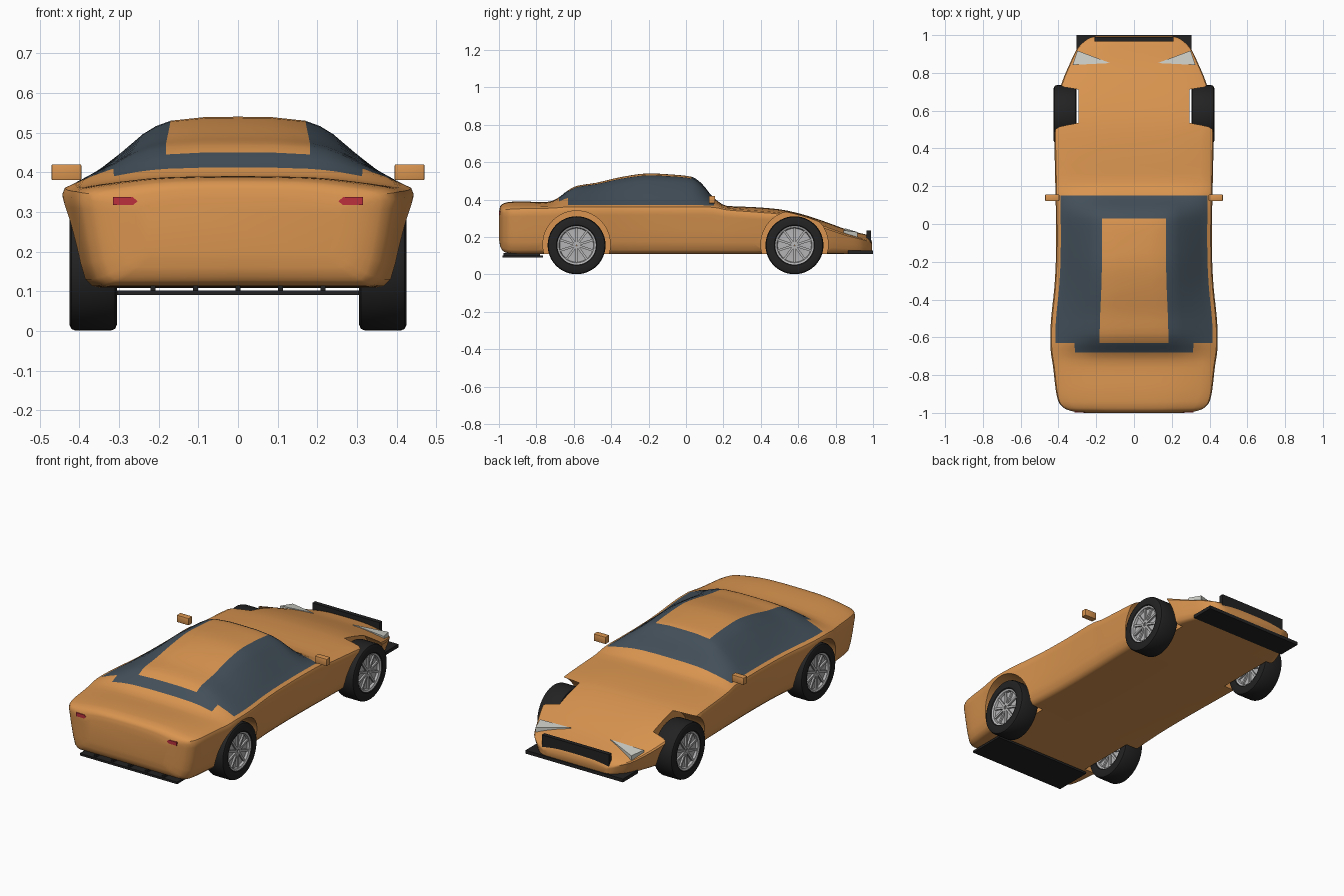
import bpy, bmesh, math
from mathutils import Matrix, Vector

if "Cube" in bpy.data.objects:
    bpy.data.objects.remove(bpy.data.objects["Cube"])


def material(name, r, g, b):
    m = bpy.data.materials.new(name)
    m.diffuse_color = (r, g, b, 1)
    m.use_nodes = True
    m.node_tree.nodes["Principled BSDF"].inputs["Base Color"].default_value = m.diffuse_color
    return m


ORANGE = material("orange paint", 0.70, 0.30, 0.08)
GLASS = material("dark glass", 0.055, 0.078, 0.10)
BLACK = material("black rubber", 0.016, 0.016, 0.017)
SILVER = material("silver rim", 0.46, 0.46, 0.47)
RED = material("red lamp", 0.50, 0.03, 0.045)
LAMP = material("pale lamp", 0.62, 0.62, 0.58)


def finish(bm, name, mats, angle=35):
    bmesh.ops.recalc_face_normals(bm, faces=bm.faces)
    me = bpy.data.meshes.new(name)
    bm.to_mesh(me)
    bm.free()
    ob = bpy.data.objects.new(name, me)
    bpy.context.collection.objects.link(ob)
    for m in mats:
        me.materials.append(m)
    smooth(ob, angle)
    return ob


def smooth(ob, angle):
    bpy.ops.object.select_all(action='DESELECT')
    ob.select_set(True)
    bpy.context.view_layer.objects.active = ob
    bpy.ops.object.shade_smooth_by_angle(angle=math.radians(angle))


def add_box(bm, x0, x1, y0, y1, z0, z1, rot=None):
    m = Matrix.Translation(((x0 + x1) / 2, (y0 + y1) / 2, (z0 + z1) / 2)) @ \
        Matrix.Diagonal((x1 - x0, y1 - y0, z1 - z0, 1))
    return bmesh.ops.create_cube(bm, size=1, matrix=(rot @ m if rot else m))['verts']


def box(name, mat, *dims, bevel=0.0):
    bm = bmesh.new()
    add_box(bm, *dims)
    if bevel:
        bmesh.ops.bevel(bm, geom=bm.edges[:], offset=bevel, segments=2, affect='EDGES', profile=0.5)
    return finish(bm, name, [mat])


def prism(name, mat, low, high):
    """Solid between two matching outlines."""
    bm = bmesh.new()
    a = [bm.verts.new(p) for p in low]
    b = [bm.verts.new(p) for p in high]
    bm.faces.new(a)
    bm.faces.new(b)
    for i in range(len(a)):
        j = (i + 1) % len(a)
        bm.faces.new((a[i], a[j], b[j], b[i]))
    return finish(bm, name, [mat])


# Body stations: y, half width, roof height, belt height, floor height
STATIONS = [
    (-1.00, 0.26, 0.335, 0.315, 0.19), (-0.993, 0.32, 0.365, 0.34, 0.15),
    (-0.975, 0.37, 0.380, 0.352, 0.122), (-0.94, 0.40, 0.388, 0.357, 0.112),
    (-0.88, 0.414, 0.390, 0.36, 0.11), (-0.76, 0.428, 0.386, 0.362, 0.11),
    (-0.72, 0.434, 0.392, 0.363, 0.11), (-0.68, 0.440, 0.412, 0.366, 0.11),
    (-0.63, 0.443, 0.450, 0.37, 0.11), (-0.58, 0.443, 0.474, 0.37, 0.11),
    (-0.48, 0.437, 0.490, 0.37, 0.11), (-0.34, 0.422, 0.522, 0.37, 0.11),
    (-0.20, 0.414, 0.540, 0.37, 0.11), (-0.06, 0.412, 0.533, 0.37, 0.11),
    (0.03, 0.413, 0.522, 0.37, 0.11), (0.08, 0.414, 0.49, 0.37, 0.11),
    (0.15, 0.415, 0.408, 0.367, 0.11), (0.22, 0.417, 0.366, 0.353, 0.11),
    (0.36, 0.420, 0.360, 0.342, 0.11), (0.50, 0.422, 0.348, 0.330, 0.11),
    (0.62, 0.415, 0.322, 0.303, 0.11), (0.74, 0.385, 0.283, 0.262, 0.11),
    (0.86, 0.335, 0.240, 0.218, 0.11), (0.93, 0.300, 0.221, 0.198, 0.11),
    (0.965, 0.265, 0.212, 0.188, 0.11), (0.985, 0.235, 0.195, 0.175, 0.112),
    (0.995, 0.20, 0.17, 0.16, 0.12)]


def slopes(k):
    """Limited slopes, so that the smooth curve never overshoots."""
    d = [(b[k] - a[k]) / (b[0] - a[0]) for a, b in zip(STATIONS, STATIONS[1:])]
    mid = [2 * p * q / (p + q) if p * q > 0 else 0 for p, q in zip(d, d[1:])]
    return [d[0]] + mid + [d[-1]]


def resample(n=3):
    sl = [slopes(k) for k in range(1, 5)]
    out = []
    for i, (a, b) in enumerate(zip(STATIONS, STATIONS[1:])):
        h = b[0] - a[0]
        for s in range(n):
            t = s / n
            row = [a[0] + h * t]
            for k in range(1, 5):
                m0, m1 = sl[k - 1][i] * h, sl[k - 1][i + 1] * h
                row.append((2 * t**3 - 3 * t * t + 1) * a[k] + (t**3 - 2 * t * t + t) * m0
                           + (3 * t * t - 2 * t**3) * b[k] + (t**3 - t * t) * m1)
            out.append(row)
    return out + [list(STATIONS[-1])]


# Cross-section as fractions of half width and height
TOP = [(0, 1), (0.2, 0.995), (0.41, 0.94), (0.50, 0.86), (0.58, 0.74), (0.71, 0.47), (0.84, 0.22), (0.94, 0)]
SIDE = [(0.985, 0.965), (1.0, 0.90), (0.99, 0.80), (0.96, 0.50), (0.93, 0.25), (0.90, 0.08), (0.86, 0.015), (0.82, 0), (0, 0)]


def section(y, w, zt, zb, z0):
    cabin = min(1, max(0, (zt - zb) / 0.1))
    half = [Vector((f * w, y, zb + (zt - zb) * (cabin * h + (1 - cabin) * (1 - (f / 0.94) ** 3)))) for f, h in TOP]
    half += [Vector((f * w, y, z0 + (zb - z0) * h)) for f, h in SIDE]
    return half + [Vector((-p.x, p.y, p.z)) for p in half[-2:0:-1]]


bm = bmesh.new()
rows = resample()
rings = [[bm.verts.new(p) for p in section(*r)] for r in rows]
n = len(rings[0])
for r in range(len(rings) - 1):
    y = (rows[r][0] + rows[r + 1][0]) / 2
    for j in range(n):
        k = (j + 1) % n
        face = bm.faces.new((rings[r][j], rings[r][k], rings[r + 1][k], rings[r + 1][j]))
        s = min(j, n - 1 - j)                      # strip number from the centre line
        f = (TOP[s][0] + TOP[s + 1][0]) / 2 if s < len(TOP) - 1 else 9
        main = -0.63 < y < 0.15 and f < 0.94 and not (f < 0.41 and y < 0.03)
        rear = -0.68 < y < -0.63 and f < 0.71
        face.material_index = 1 if main or rear else 0
bm.faces.new(rings[0])
bm.faces.new(rings[-1])
body = finish(bm, "car_body", [ORANGE, GLASS])

# Wheel arches cut from the body
WHEELS = [(sx, y) for sx in (-1, 1) for y in (-0.585, 0.58)]
TURN = Matrix.Rotation(math.pi / 2, 4, 'Y')
bm = bmesh.new()
for sx, y in WHEELS:
    bmesh.ops.create_cone(bm, cap_ends=True, segments=64, radius1=0.18, radius2=0.18, depth=0.3,
                          matrix=Matrix.Translation((sx * 0.443, y, 0.16)) @ TURN)
cutter = finish(bm, "arch_cutter", [ORANGE])
cutter.hide_render = True
mod = body.modifiers.new("arches", 'BOOLEAN')
mod.operation, mod.object, mod.solver = 'DIFFERENCE', cutter, 'EXACT'
bpy.context.view_layer.objects.active = body
bpy.ops.object.modifier_apply(modifier="arches")
bpy.data.objects.remove(cutter)
smooth(body, 35)


def lathe(bm, profile, centre, seg=48):
    """Closed (x offset, radius) profile spun about the axle."""
    loops = []
    for i in range(seg):
        a = 2 * math.pi * i / seg
        loops.append([bm.verts.new((centre[0] + x, centre[1] + r * math.cos(a), centre[2] + r * math.sin(a)))
                      for x, r in profile])
    for i in range(seg):
        p, q = loops[i], loops[(i + 1) % seg]
        for j in range(len(profile)):
            k = (j + 1) % len(profile)
            bm.faces.new((p[j], p[k], q[k], q[j]))


TYRE = [(-0.05, 0.100), (-0.058, 0.108), (-0.06, 0.14), (-0.055, 0.151), (-0.045, 0.155),
        (0.045, 0.155), (0.055, 0.151), (0.06, 0.14), (0.058, 0.108), (0.05, 0.100)]
RIM = [(-0.05, 0.094), (-0.054, 0.103), (0.054, 0.103), (0.05, 0.094), (0.038, 0.09),
       (0.036, 0.02), (0.042, 0.002), (-0.042, 0.002), (-0.036, 0.02), (-0.038, 0.09)]
for sx, y in WHEELS:
    tag = ("front" if y > 0 else "rear") + ("_right" if sx > 0 else "_left")
    c = (sx * 0.365, y, 0.156)
    bm = bmesh.new()
    lathe(bm, TYRE, c)
    finish(bm, tag + "_tyre", [BLACK])
    bm = bmesh.new()
    lathe(bm, RIM, c)
    for i in range(10):                            # spokes, showing on both sides
        rot = Matrix.Translation(c) @ Matrix.Rotation(math.pi * i / 5, 4, 'X')
        add_box(bm, -0.047, 0.047, -0.006, 0.006, 0.01, 0.095, rot)
    finish(bm, tag + "_rim", [SILVER])

# Lamps and mirrors on both sides
for sx, tag in ((-1, "left"), (1, "right")):
    tri = [(0.125, 0.852), (0.325, 0.842), (0.30, 0.918)]
    prism(tag + "_headlight", LAMP, [(sx * x, y, 0.195) for x, y in tri],
          [(sx * x, y, z) for (x, y), z in zip(tri, (0.246, 0.236, 0.226))])
    lamp = [(0.253, 0.327), (0.265, 0.337), (0.315, 0.337), (0.315, 0.317), (0.265, 0.317)]
    prism(tag + "_tail_light", RED, [(sx * x, -0.95, z) for x, z in lamp],
          [(sx * x, -0.999, z) for x, z in lamp])
    xs = sorted((sx * 0.395, sx * 0.47))
    box(tag + "_mirror", ORANGE, *xs, 0.122, 0.156, 0.38, 0.42, bevel=0.003)

# Black trim: nose grille, front splitter, rear diffuser with fins
box("nose_grille", BLACK, -0.21, 0.21, 0.966, 0.99, 0.14, 0.236)
box("front_splitter", BLACK, -0.305, 0.305, 0.865, 1.0, 0.108, 0.127)
box("rear_diffuser", BLACK, -0.305, 0.305, -0.98, -0.765, 0.09, 0.102)
bm = bmesh.new()
for i in range(-2, 3):
    add_box(bm, i * 0.107 - 0.006, i * 0.107 + 0.006, -0.975, -0.78, 0.10, 0.115)
finish(bm, "diffuser_fins", [BLACK])
